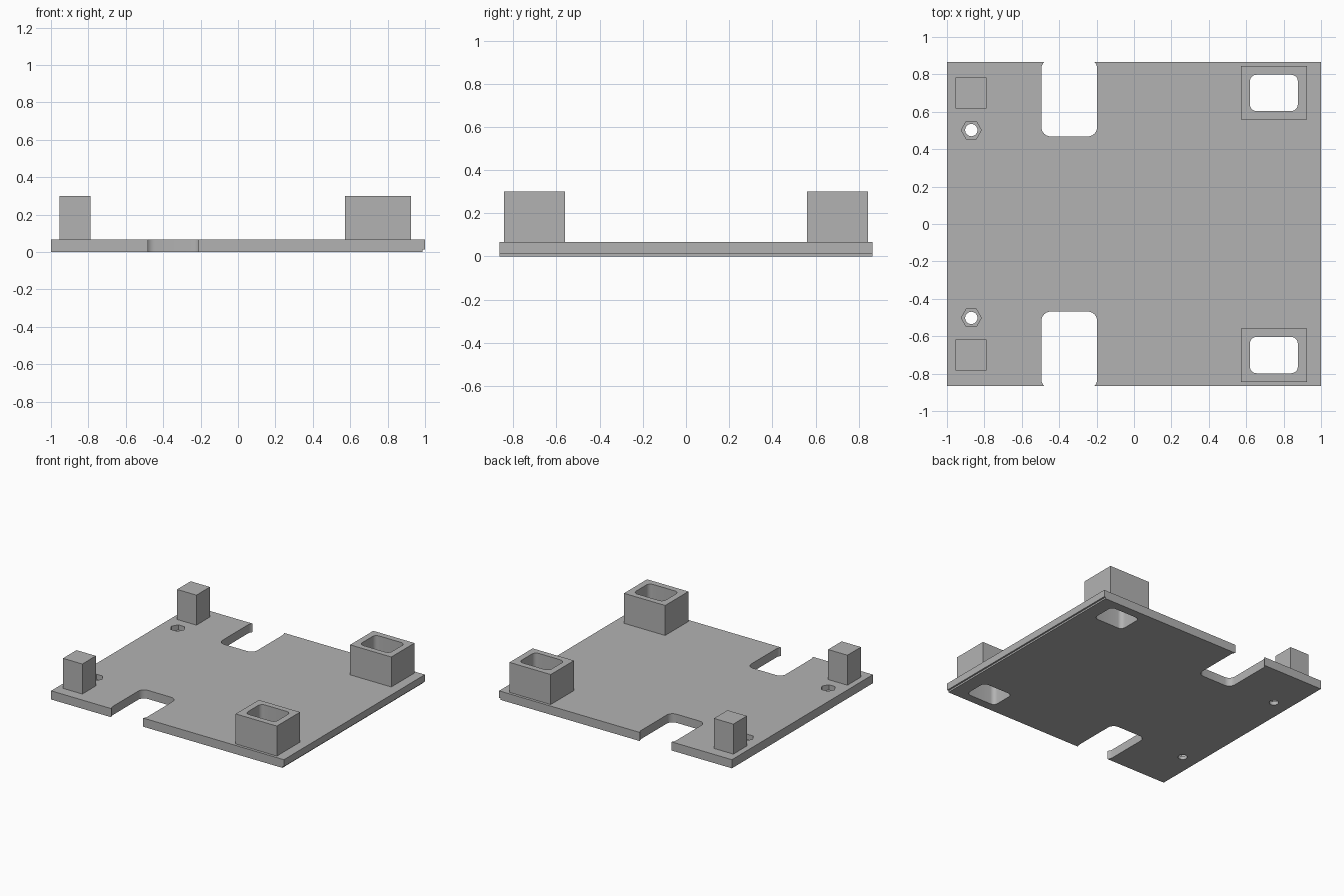
import bpy, bmesh, math

if "Cube" in bpy.data.objects:
    bpy.data.objects.remove(bpy.data.objects["Cube"], do_unlink=True)

TOP = 0.067       # upper face of the plate
HEIGHT = 0.30     # top of posts and sockets

grey = bpy.data.materials.new("plain grey")
grey.use_nodes = True
colour = (0.45, 0.45, 0.45, 1)
grey.diffuse_color = colour
grey.node_tree.nodes["Principled BSDF"].inputs["Base Color"].default_value = colour


def rect(x0, x1, y0, y1, r=0.0, steps=6):
    """Outline of a rectangle, optionally with rounded corners."""
    if r == 0:
        return [(x0, y0), (x1, y0), (x1, y1), (x0, y1)]
    centres = [(x1 - r, y1 - r), (x0 + r, y1 - r), (x0 + r, y0 + r), (x1 - r, y0 + r)]
    pts = []
    for q, (cx, cy) in enumerate(centres):
        for i in range(steps + 1):
            a = math.pi / 2 * (q + i / steps)
            pts.append((cx + r * math.cos(a), cy + r * math.sin(a)))
    return pts


def polygon(cx, cy, r, n):
    return [(cx + r * math.cos(math.tau * i / n), cy + r * math.sin(math.tau * i / n))
            for i in range(n)]


def prism(name, outline, z0, z1):
    """Extrude an outline from z0 up to z1."""
    bm = bmesh.new()
    face = bm.faces.new([bm.verts.new((x, y, z0)) for x, y in outline])
    ext = bmesh.ops.extrude_face_region(bm, geom=[face])
    verts = [v for v in ext["geom"] if isinstance(v, bmesh.types.BMVert)]
    bmesh.ops.translate(bm, verts=verts, vec=(0, 0, z1 - z0))
    bmesh.ops.recalc_face_normals(bm, faces=bm.faces)
    mesh = bpy.data.meshes.new(name)
    bm.to_mesh(mesh)
    bm.free()
    mesh.materials.append(grey)
    obj = bpy.data.objects.new(name, mesh)
    bpy.context.collection.objects.link(obj)
    return obj


def activate(obj):
    bpy.ops.object.select_all(action="DESELECT")
    obj.select_set(True)
    bpy.context.view_layer.objects.active = obj


def cut(obj, outline, z0, z1):
    """Subtract a prism from an object and discard the cutter."""
    cutter = prism("cutter", outline, z0, z1)
    cutter.hide_render = True
    mod = obj.modifiers.new("cut", "BOOLEAN")
    mod.operation, mod.solver, mod.object = "DIFFERENCE", "EXACT", cutter
    activate(obj)
    bpy.ops.object.modifier_apply(modifier=mod.name)
    bpy.data.objects.remove(cutter, do_unlink=True)


def span(side, near, far):
    return sorted((side * near, side * far))


# Base plate with a small rebate under its left edge
plate = prism("base_plate", rect(-1, 1, -0.865, 0.865), 0, TOP)
cut(plate, rect(0.987, 1.1, -1, 1), -0.1, 0.013)
parts = [plate]

for side, label in ((-1, "front"), (1, "back")):
    # Rounded edge slot
    cut(plate, rect(-0.495, -0.197, *span(side, 0.468, 0.881), r=0.05), -0.1, 0.2)
    # Screw hole with hexagonal nut recess
    cut(plate, polygon(-0.87, side * 0.502, 0.033, 24), -0.1, 0.2)
    cut(plate, polygon(-0.87, side * 0.502, 0.054, 6), 0.027, 0.2)
    # Solid post
    parts.append(prism(label + "_post",
                       rect(-0.955, -0.789, *span(side, 0.617, 0.783)), TOP, HEIGHT))
    # Hollow socket, open right through the plate
    socket = prism(label + "_socket",
                   rect(0.571, 0.925, *span(side, 0.56, 0.844)), TOP, HEIGHT)
    window = rect(0.62, 0.876, *span(side, 0.604, 0.798), r=0.035)
    for obj in (plate, socket):
        cut(obj, window, -0.1, 0.5)
    parts.append(socket)

# Soft rounded corners, crisp edges
for obj in parts:
    activate(obj)
    bpy.ops.object.shade_smooth_by_angle(angle=math.radians(30))
